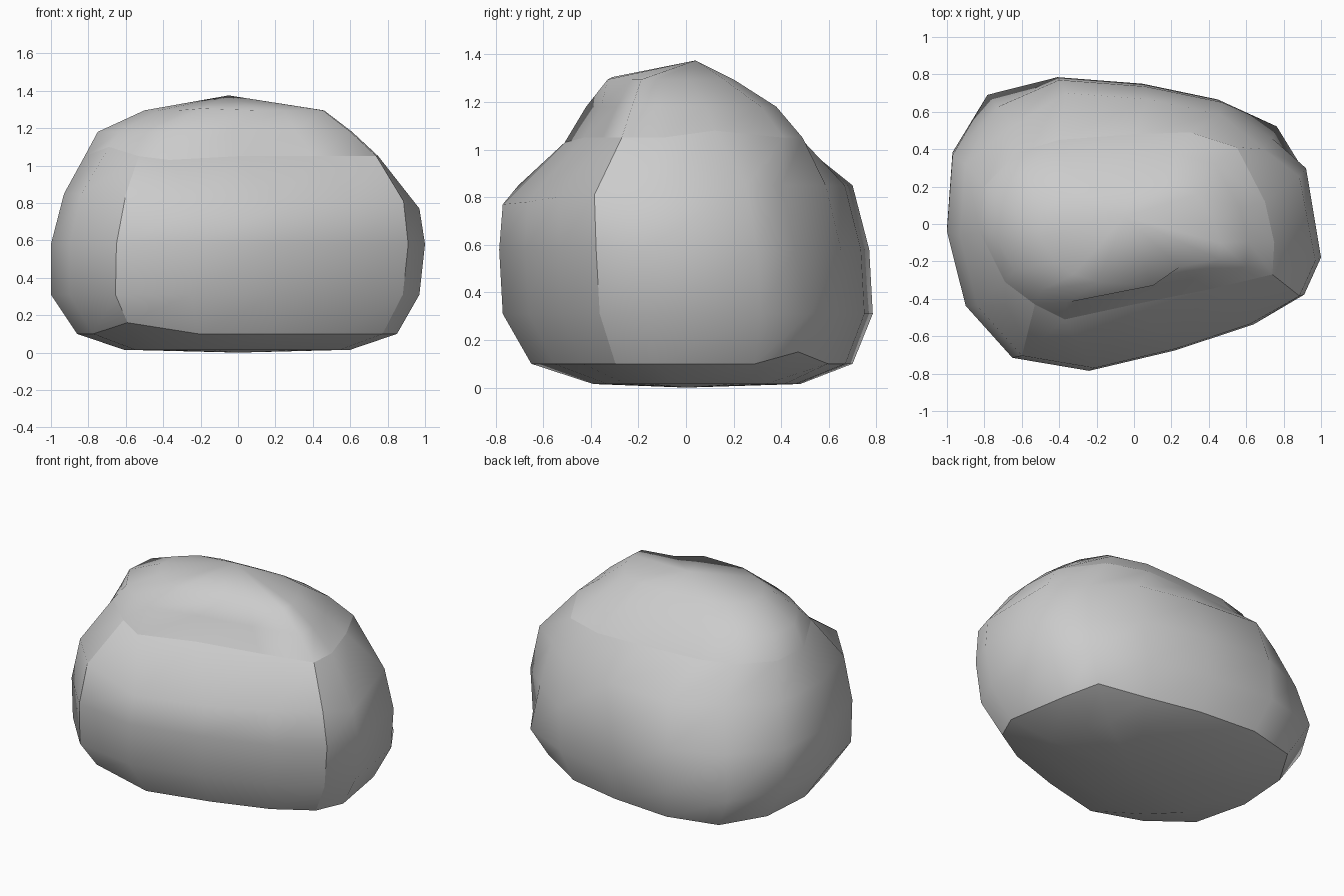
import bpy, bmesh

if "Cube" in bpy.data.objects:
    bpy.data.objects.remove(bpy.data.objects["Cube"])

# Plan outlines, counterclockwise from the front right corner
body = [(.91, -.37), (1, -.17), (.92, .31), (.79, .52), (.47, .665), (.06, .75),
        (-.40, .785), (-.78, .69), (-.97, .38), (-1, -.03), (-.90, -.43),
        (-.65, -.71), (-.24, -.78), (.22, -.67), (.64, -.53)]
cap = [(.74, -.27), (.75, -.10), (.70, .12), (.55, .41), (.30, .49), (0, .48),
       (-.40, .45), (-.63, .38), (-.80, .20), (-.82, -.05), (-.69, -.30),
       (-.53, -.43), (-.37, -.51), (0, -.43), (.40, -.35)]

# Levels: outline, height, x range, y range, nudges of single corners
levels = [
    (body, 0.015, -.61, .60, -.39, .48, {}),
    (body, 0.10, -.86, .85, -.65, .70, {3: (0, 0, .05), 11: (-.03, -.03, .06)}),
    (body, 0.31, -1.0, .97, -.77, .785, {}),
    (body, 0.58, -1.0, 1.0, -.785, .77, {3: (-.05, -.05, 0), 7: (.05, -.05, 0)}),
    (body, 0.85, -.93, .96, -.77, .70,
     {0: (.01, 0, -.04), 1: (.01, 0, -.08), 3: (-.07, -.05, 0), 7: (.08, -.08, 0),
      12: (0, 0, -.08), 13: (0, 0, -.07), 14: (0, 0, -.05)}),
    (cap, 1.05, -.82, .75, -.51, .49,
     {2: (0, 0, .03), 10: (0, -.01, .05), 12: (0, 0, -.02)}),
    (cap, 1.18, -.75, .61, -.42, .38, {}),
    (cap, 1.295, -.50, .46, -.31, .20, {12: (.03, 0, .01), 13: (.1, -.06, 0)}),
]


def fit(value, values, low, high):
    a, b = min(values), max(values)
    return low + (value - a) / (b - a) * (high - low)


def ring(bm, outline, z, x0, x1, y0, y1, nudges):
    xs, ys = zip(*outline)
    verts = []
    for i, (x, y) in enumerate(outline):
        dx, dy, dz = nudges.get(i, (0, 0, 0))
        verts.append(bm.verts.new((fit(x, xs, x0, x1) + dx,
                                   fit(y, ys, y0, y1) + dy, z + dz)))
    return verts


# Loft the levels into one boulder
bm = bmesh.new()
rings = [ring(bm, *level) for level in levels]
n = len(body)
for low, high in zip(rings, rings[1:]):
    for i in range(n):
        j = (i + 1) % n
        bm.faces.new((low[i], low[j], high[j], high[i]))

# Shallow underside and low peak
base = bm.verts.new((0, 0, 0))
peak = bm.verts.new((-.05, .04, 1.375))
for i in range(n):
    j = (i + 1) % n
    bm.faces.new((rings[0][j], rings[0][i], base))
    bm.faces.new((rings[-1][i], rings[-1][j], peak))
bmesh.ops.recalc_face_normals(bm, faces=bm.faces)

# Smooth sides with creases at foot, cap and two upright corners
for face in bm.faces:
    face.smooth = True
creases = [(r[i], r[(i + 1) % n]) for r in (rings[1], rings[5]) for i in range(n)]
creases += [(rings[k][i], rings[k + 1][i]) for k in range(1, 5) for i in (0, 11)]
for a, b in creases:
    bm.edges.get((a, b)).smooth = False

mesh = bpy.data.meshes.new("boulder")
bm.to_mesh(mesh)
bm.free()
rock = bpy.data.objects.new("boulder", mesh)
bpy.context.collection.objects.link(rock)
